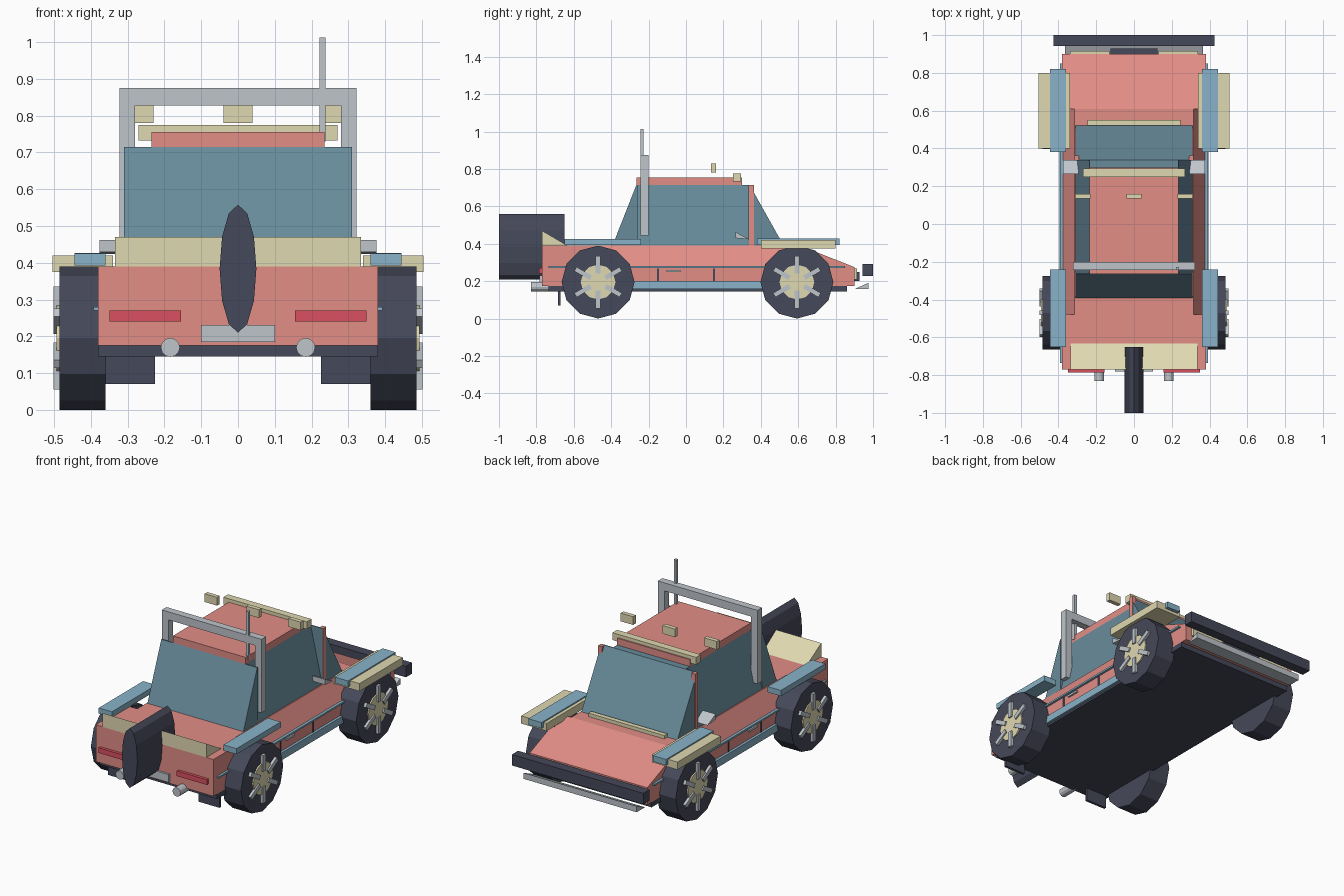
import bpy, bmesh, math
from mathutils import Matrix, Vector

if "Cube" in bpy.data.objects:
    bpy.data.objects.remove(bpy.data.objects["Cube"])


def material(name, rgb):
    m = bpy.data.materials.new(name)
    m.diffuse_color = (*rgb, 1)
    m.use_nodes = True
    m.node_tree.nodes["Principled BSDF"].inputs["Base Color"].default_value = m.diffuse_color
    return m


RED = material("body_red", (0.76, 0.27, 0.24))
BLUE = material("trim_blue", (0.25, 0.45, 0.58))
GLASS = material("window_glass", (0.14, 0.26, 0.33))
CREAM = material("cream", (0.74, 0.69, 0.44))
DARK = material("rubber_dark", (0.06, 0.065, 0.10))
LAMP = material("tail_red", (0.70, 0.08, 0.12))
SILVER = material("silver", (0.52, 0.56, 0.60))


def finish(name, bm, mat):
    bmesh.ops.recalc_face_normals(bm, faces=bm.faces)
    me = bpy.data.meshes.new(name)
    bm.to_mesh(me)
    bm.free()
    me.materials.append(mat)
    ob = bpy.data.objects.new(name, me)
    bpy.context.collection.objects.link(ob)
    return ob


def box(name, x, y, z, mat):
    """Box from (min, max) pairs."""
    bm = bmesh.new()
    bmesh.ops.create_cube(bm, size=1)
    for v in bm.verts:
        v.co = Vector([(r[0] + r[1]) / 2 + c * (r[1] - r[0]) for r, c in zip((x, y, z), v.co)])
    return finish(name, bm, mat)


def pair(name, x, y, z, mat):
    """The same box on both sides of x = 0."""
    box(name + "_right", x, y, z, mat)
    box(name + "_left", (-x[1], -x[0]), y, z, mat)


def prism(name, pts, a, b, mat, axis="x"):
    """Profile in (y, z) swept along x, or in (x, z) swept along y."""
    bm = bmesh.new()
    rings = []
    for t in (a, b):
        rings.append([bm.verts.new((t, p, q) if axis == "x" else (p, t, q)) for p, q in pts])
    n = len(pts)
    bm.faces.new(rings[0])
    bm.faces.new(rings[1])
    for i in range(n):
        j = (i + 1) % n
        bm.faces.new((rings[0][i], rings[0][j], rings[1][j], rings[1][i]))
    return finish(name, bm, mat)


def circle(r, c, n=12, sx=1.0):
    """Polygon with a vertex at the bottom."""
    return [(c[0] + sx * r * math.sin(2 * math.pi * i / n),
             c[1] - r * math.cos(2 * math.pi * i / n)) for i in range(n)]


# Body: rear deck, centre with sloping shoulders, dropping bonnet
box("rear_body", (-.38, .38), (-.77, -.48), (.175, .39), RED)
prism("centre_body", [(-.38, .175), (.38, .175), (.38, .275), (.315, .39), (-.315, .39), (-.38, .275)],
      -.48, .61, RED, "y")
prism("bonnet", [(.61, .175), (.90, .175), (.90, .275), (.61, .39)], -.38, .38, RED)
box("chassis", (-.38, .38), (-.735, .86), (.145, .177), DARK)
prism("rear_deck_wedge", [(-.77, .388), (-.77, .47), (-.63, .388)], -.335, .335, CREAM)

# Cabin: inward-leaning sides between two sloped screens, roof on top
prism("side_windows", [(-.31, .385), (.31, .385), (.235, .715), (-.235, .715)], -.265, .34, GLASS, "y")
prism("windscreen", [(.335, .385), (.525, .385), (.34, .715), (.335, .715)], -.31, .31, GLASS)
prism("rear_window", [(-.26, .385), (-.395, .385), (-.265, .715), (-.26, .715)], -.31, .31, GLASS)
box("roof", (-.235, .235), (-.265, .30), (.712, .755), RED)
pair("door_pillar", (.29, .314), (.337, .363), (.385, .715), RED)
box("cowl_strip", (-.245, .245), (.522, .55), (.385, .41), CREAM)

# Roof equipment
box("roof_light_bar", (-.27, .27), (.25, .293), (.732, .775), CREAM)
for i, x in enumerate((-.27, 0, .27)):
    box(f"roof_lamp_{i}", (x - .04, x + .04), (.135, .16), (.78, .828), CREAM)
pair("roll_bar_post", (.28, .322), (-.243, -.2), (.445, .83), SILVER)
box("roll_bar_top", (-.322, .322), (-.243, -.2), (.828, .875), SILVER)
box("antenna", (.222, .238), (-.243, -.227), (.73, 1.013), SILVER)

# Fenders and side trim
pair("rear_fender", (.36, .445), (-.65, -.24), (.392, .425), BLUE)
pair("front_fender_top", (.36, .445), (.38, .82), (.392, .427), BLUE)
pair("front_fender", (.34, .505), (.40, .80), (.375, .42), CREAM)
pair("rocker_panel", (.36, .395), (-.30, .43), (.157, .20), BLUE)
pair("side_trim", (.37, .393), (-.735, .85), (.27, .28), BLUE)
for i, y in enumerate((-.15, .15)):
    pair(f"door_gap_{i}", (.37, .384), (y - .005, y + .005), (.20, .268), DARK)
pair("door_handle", (.37, .39), (-.105, -.03), (.248, .26), SILVER)

# Wheels: twelve-sided tyres, hub discs and six spokes
for end, y in (("rear", -.47), ("front", .593)):
    for side, s in (("right", 1), ("left", -1)):
        tag = f"{end}_{side}"
        c = (y, .195)
        prism("tyre_" + tag, circle(.195, c), s * .36, s * .485, DARK)
        prism("hub_" + tag, circle(.093, c), s * .47, s * .493, CREAM)
        bm = bmesh.new()
        for k in range(6):
            m = (Matrix.Translation((s * .493, *c)) @ Matrix.Rotation(k * math.pi / 3, 4, 'X')
                 @ Matrix.Translation((0, 0, .093)) @ Matrix.Diagonal((.016, .026, .094, 1)))
            bmesh.ops.create_cube(bm, size=1, matrix=m)
        finish("spokes_" + tag, bm, SILVER)

# Tail: flattened spare wheel, lamps, plate, exhausts, mud flaps
prism("spare_wheel", circle(.174, (0, .384), 12, .05 / .174), -1.0, -.65, DARK, "y")
pair("tail_lamp", (.155, .35), (-.787, -.765), (.24, .27), LAMP)
box("rear_plate", (-.1, .1), (-.782, -.765), (.185, .231), SILVER)
for side, s in (("right", 1), ("left", -1)):
    prism("exhaust_" + side, circle(.026, (s * .184, .17)), -.83, -.72, SILVER, "y")
    # Wedge-shaped door mirrors
    prism("mirror_" + side, [(.265, .462), (.265, .43), (.34, .424)], s * .295, s * .377, SILVER)
pair("mud_flap", (.225, .36), (-.685, -.67), (.07, .15), DARK)

# Nose: bumper, skid plate, grille, headlamps
box("front_bumper", (-.425, .425), (.943, 1.0), (.228, .292), DARK)
prism("skid_plate", [(.90, .157), (.977, .157), (.977, .192)], -.365, .365, SILVER)
box("grille", (-.125, .125), (.895, .928), (.20, .25), DARK)
pair("headlamp", (.13, .34), (.895, .915), (.21, .268), CREAM)
